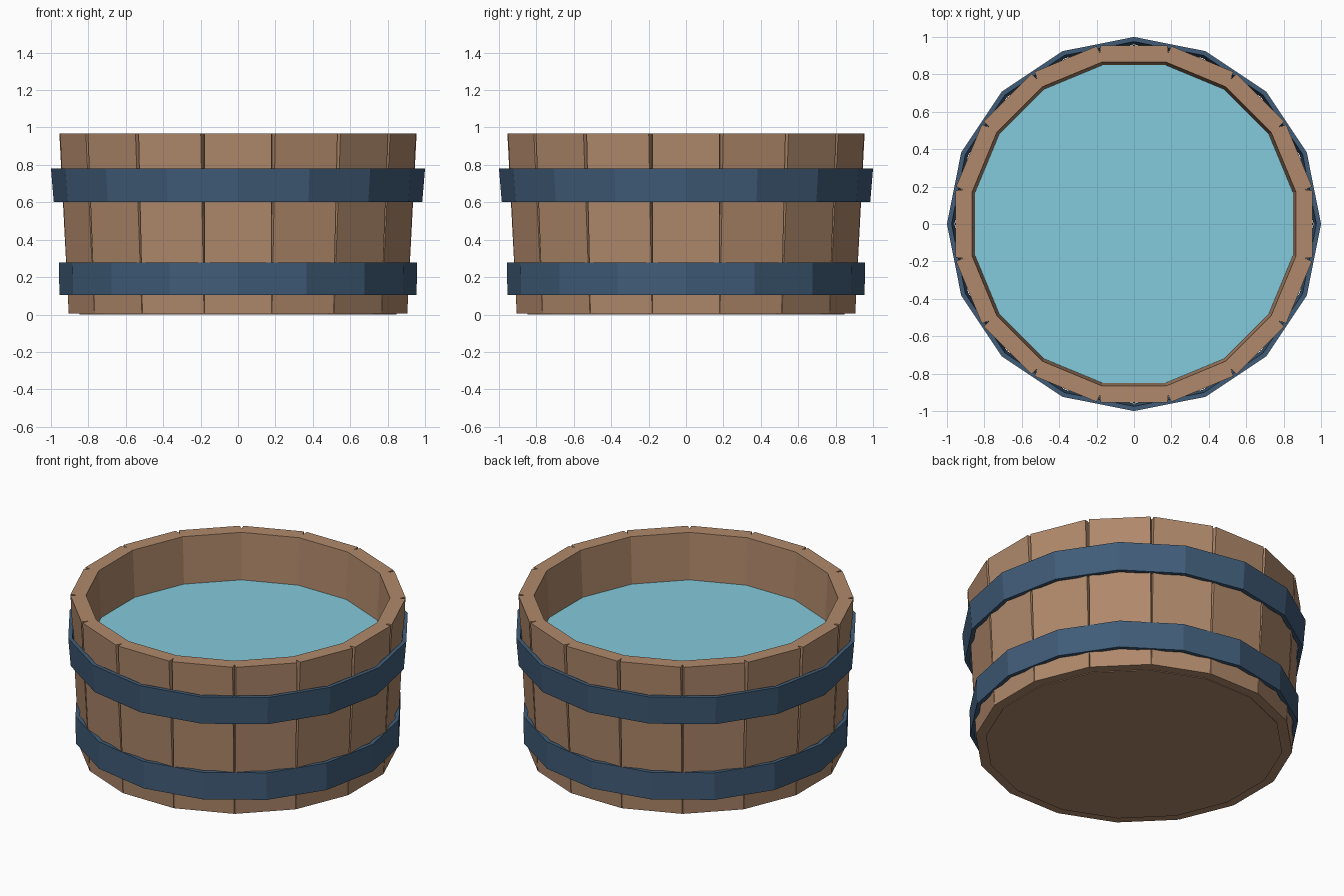
import bpy, bmesh, math

if "Cube" in bpy.data.objects:
    bpy.data.objects.remove(bpy.data.objects["Cube"])

N = 16
STEP = 2 * math.pi / N
APO = math.cos(STEP / 2)


def material(name, r, g, b):
    lin = [(c / 255 / 12.92) if c < 10 else ((c / 255 + 0.055) / 1.055) ** 2.4 for c in (r, g, b)]
    m = bpy.data.materials.new(name)
    m.diffuse_color = (*lin, 1)
    m.use_nodes = True
    m.node_tree.nodes["Principled BSDF"].inputs["Base Color"].default_value = m.diffuse_color
    return m


wood = material("brown wood", 176, 137, 107)
iron = material("slate blue iron", 64, 92, 120)
blue = material("water blue", 132, 203, 221)


def make(name, bm, mat):
    bmesh.ops.recalc_face_normals(bm, faces=bm.faces)
    me = bpy.data.meshes.new(name)
    bm.to_mesh(me)
    bm.free()
    me.materials.append(mat)
    ob = bpy.data.objects.new(name, me)
    bpy.context.collection.objects.link(ob)
    return ob


def ring(bm, r, z, offset):
    return [bm.verts.new((r * math.cos((i + offset) * STEP), r * math.sin((i + offset) * STEP), z))
            for i in range(N)]


def bridge(bm, a, b):
    for i in range(N):
        j = (i + 1) % N
        bm.faces.new((a[i], a[j], b[j], b[i]))


def joint_points(bm, z, inner, outer, gap, depth):
    """Per joint: inner corner, groove root, and the two outer lips of the groove."""
    out = []
    for i in range(N):
        a = (i + 0.5) * STEP
        c, s = math.cos(a), math.sin(a)
        ro = outer / APO
        lip = ro - gap * math.tan(STEP / 2)
        pts = [(inner / APO, 0), (ro - depth, 0), (lip, -gap), (lip, gap)]
        out.append([bm.verts.new((r * c - t * s, r * s + t * c, z)) for r, t in pts])
    return out


# Wooden staves: flared ring with tapering V grooves at the joints
bm = bmesh.new()
lo = joint_points(bm, 0.006, 0.815, 0.905, 0.002, 0.006)
hi = joint_points(bm, 0.967, 0.865, 0.955, 0.010, 0.042)
for i in range(N):
    a, b, c, d = lo[i], lo[(i + 1) % N], hi[i], hi[(i + 1) % N]
    bm.faces.new((a[0], b[0], d[0], c[0]))       # inside
    bm.faces.new((a[3], b[2], d[2], c[3]))       # outside
    bm.faces.new((a[1], a[3], c[3], c[1]))       # groove sides
    bm.faces.new((b[2], b[1], d[1], d[2]))
    for p, q in ((a, b), (c, d)):                # end grain
        bm.faces.new((p[0], p[1], p[3], q[2], q[1], q[0]))
make("staves", bm, wood)

# Bottom board
bm = bmesh.new()
low, high = ring(bm, 0.865, 0.0, 0.5), ring(bm, 0.84, 0.06, 0.5)
bridge(bm, low, high)
bm.faces.new(low)
bm.faces.new(high)
make("bottom_board", bm, wood)

# Iron hoops, turned half a side against the staves
for name, z0, r0, z1, r1 in (("upper_hoop", 0.602, 0.985, 0.780, 1.0),
                             ("lower_hoop", 0.104, 0.955, 0.278, 0.957)):
    bm = bmesh.new()
    loops = [ring(bm, r, z, 0) for r, z in
             ((r0, z0), (r1, z1), (r1 - 0.025, z1), (r0 - 0.025, z0))]
    for k in range(4):
        bridge(bm, loops[k], loops[(k + 1) % 4])
    make(name, bm, iron)

# Water surface
bm = bmesh.new()
bm.faces.new(ring(bm, 0.851 / APO, 0.67, 0.5))
water = make("water", bm, blue)
